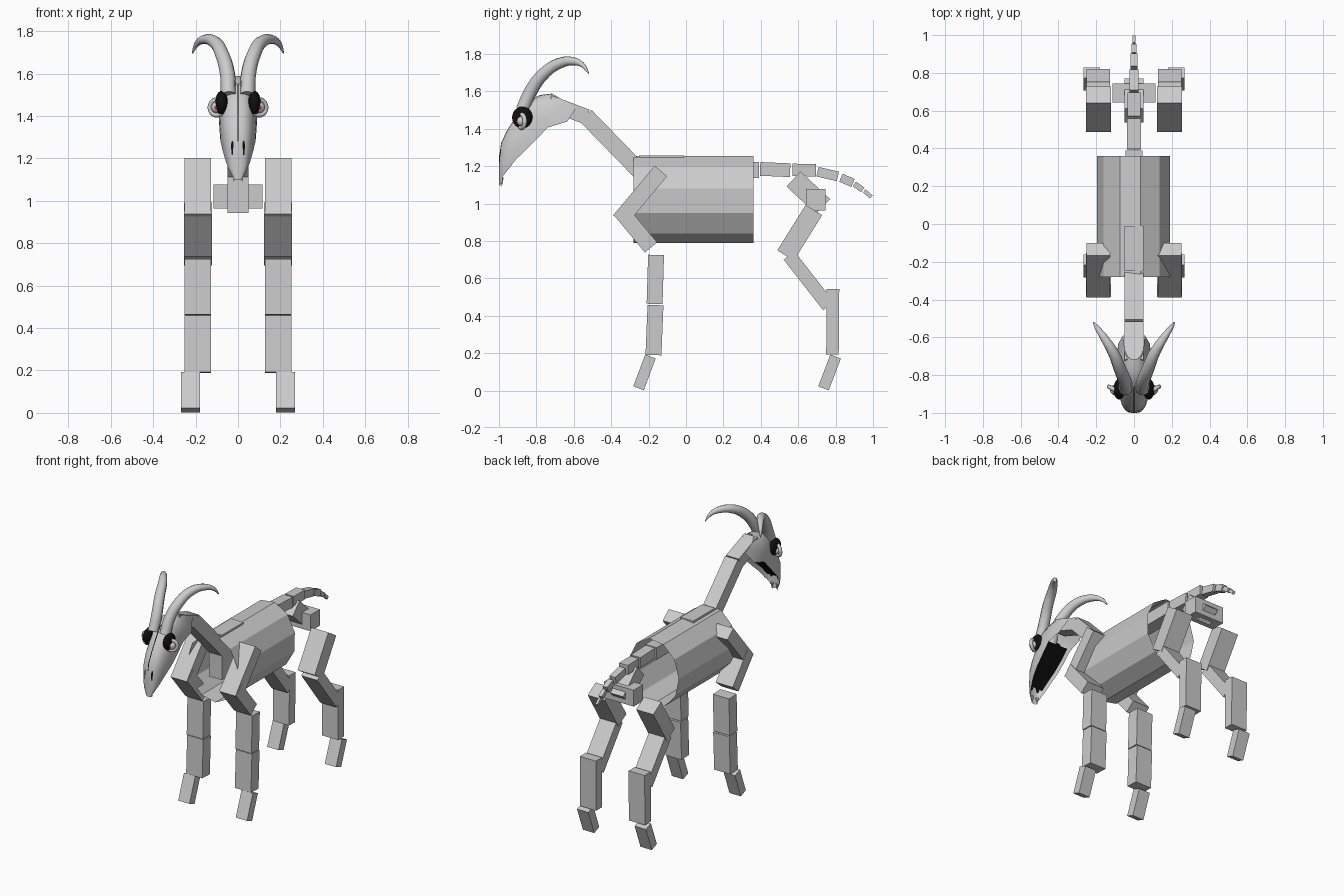
import bpy, bmesh, math
from mathutils import Vector

if "Cube" in bpy.data.objects:
    bpy.data.objects.remove(bpy.data.objects["Cube"])


def mat(name, col):
    m = bpy.data.materials.new(name)
    m.diffuse_color = col
    m.use_nodes = True
    m.node_tree.nodes["Principled BSDF"].inputs["Base Color"].default_value = m.diffuse_color
    return m


BLACK = mat("black", (0.005, 0.005, 0.005, 1))
WHITE = mat("white", (0.8, 0.8, 0.8, 1))
RED = mat("red", (0.8, 0.01, 0.03, 1))


def mesh(name, verts, faces, smooth=None, material=None):
    me = bpy.data.meshes.new(name)
    me.from_pydata(verts, [], faces)
    bm = bmesh.new()
    bm.from_mesh(me)
    bmesh.ops.recalc_face_normals(bm, faces=bm.faces)
    bm.to_mesh(me)
    bm.free()
    ob = bpy.data.objects.new(name, me)
    bpy.context.collection.objects.link(ob)
    if material:
        me.materials.append(material)
    if smooth:
        bpy.ops.object.select_all(action='DESELECT')
        bpy.context.view_layer.objects.active = ob
        ob.select_set(True)
        bpy.ops.object.shade_smooth_by_angle(angle=math.radians(smooth))
    return ob


def bar(name, a, b, w, x0, x1, mirror=False):
    """Box whose centreline runs a -> b in the (y, z) plane."""
    a, b = Vector(a), Vector(b)
    d = (b - a).normalized()
    n = Vector((-d.y, d.x)) * w / 2
    prof = [a + n, b + n, b - n, a - n]
    v = [(x, p.x, p.y) for x in (x0, x1) for p in prof]
    f = [(0, 1, 2, 3), (7, 6, 5, 4)] + [(i, (i + 1) % 4, (i + 1) % 4 + 4, i + 4) for i in range(4)]
    ob = mesh(name, v, f)
    if mirror:
        ob.modifiers.new("mirror", 'MIRROR')
    return ob


def ball(name, loc, scale, material=None):
    bpy.ops.mesh.primitive_uv_sphere_add(segments=20, ring_count=12, radius=1, location=loc)
    ob = bpy.context.object
    ob.name, ob.scale = name, scale
    if material:
        ob.data.materials.append(material)
    bpy.ops.object.shade_smooth()
    return ob


# barrel body: open-ended tube with 11 sides
N = 11
ring = [math.radians(-84) + 2 * math.pi * i / N for i in range(N)]
verts = [(0.196 * math.cos(t), y, 1.023 + 0.235 * math.sin(t)) for y in (-0.28, 0.36) for t in ring]
mesh("barrel_body", verts, [(i, (i + 1) % N, (i + 1) % N + N, i + N) for i in range(N)])

# spine, neck and hips
bar("chest_block", (-0.25, 1.10), (-0.01, 1.10), 0.316, -0.05, 0.05)
bar("spine", (-0.01, 1.18), (0.39, 1.18), 0.085, -0.045, 0.045)
bar("lower_neck", (-0.537, 1.47), (-0.075, 0.995), 0.088, -0.05, 0.05)
bar("upper_neck", (-0.733, 1.54), (-0.53, 1.463), 0.082, -0.05, 0.05)
bar("sacrum", (0.575, 1.131), (0.733, 0.984), 0.11, -0.05, 0.05)
bar("pelvis", (0.642, 1.02), (0.745, 1.02), 0.115, -0.115, 0.115)

# tail segments, tapering to the tip
for i, (a, b, w, x) in enumerate([
        ((0.396, 1.185), (0.557, 1.178), 0.073, 0.037),
        ((0.57, 1.18), (0.695, 1.178), 0.066, 0.034),
        ((0.703, 1.17), (0.812, 1.145), 0.052, 0.023),
        ((0.828, 1.138), (0.893, 1.11), 0.046, 0.018),
        ((0.90, 1.105), (0.945, 1.073), 0.03, 0.013),
        ((0.953, 1.068), (0.99, 1.035), 0.022, 0.008)]):
    bar(f"tail_segment_{i + 1}", a, b, w, -x, x)

# front and hind legs, mirrored across x
for name, a, b, w, x0, x1 in [
        ("shoulder", (-0.134, 1.174), (-0.356, 0.909), 0.087, 0.127, 0.252),
        ("upper_foreleg", (-0.353, 0.965), (-0.187, 0.765), 0.085, 0.123, 0.255),
        ("mid_foreleg", (-0.16, 0.725), (-0.168, 0.463), 0.085, 0.127, 0.252),
        ("lower_foreleg", (-0.163, 0.457), (-0.174, 0.19), 0.085, 0.127, 0.252),
        ("front_hoof", (-0.19, 0.182), (-0.254, 0.012), 0.06, 0.18, 0.268),
        ("thigh", (0.684, 0.965), (0.532, 0.722), 0.104, 0.122, 0.255),
        ("upper_hind_shin", (0.551, 0.722), (0.762, 0.452), 0.073, 0.127, 0.252),
        ("lower_hind_leg", (0.786, 0.543), (0.783, 0.193), 0.067, 0.127, 0.252),
        ("hind_hoof", (0.80, 0.182), (0.735, 0.012), 0.06, 0.18, 0.268)]:
    bar(name, a, b, w, x0, x1, True)

# skull mask: loft of arches, each (ridge y, z, lower edge y, z, half width)
stations = [
    (-0.717, 1.588, -0.585, 1.513, 0.055), (-0.78, 1.58, -0.636, 1.438, 0.085),
    (-0.856, 1.545, -0.74, 1.406, 0.09), (-0.92, 1.45, -0.80, 1.342, 0.088),
    (-0.957, 1.39, -0.86, 1.283, 0.083), (-0.988, 1.326, -0.91, 1.235, 0.072),
    (-1.0, 1.246, -0.952, 1.18, 0.056), (-1.0, 1.17, -0.98, 1.145, 0.042),
    (-1.0, 1.10, -0.993, 1.095, 0.015)]
K = 13
verts, faces = [], []
for ry, rz, ey, ez, w in stations:
    for k in range(K):
        t = math.pi * k / (K - 1)
        h = max(math.sin(t), 0) ** 0.75
        c = math.cos(t)
        x = math.copysign(abs(c) ** 0.8, c) * w
        verts.append((x, ey + (ry - ey) * h, ez + (rz - ez) * h))
for s in range(len(stations) - 1):
    for k in range(K - 1):
        i = s * K + k
        faces.append((i, i + 1, i + K + 1, i + K))
mesh("skull", verts, faces, 50)

# dark hollow under the skull
sec = stations[2:7]
v = [(sx * w * 0.9, ey - 0.02, ez + 0.02) for _, _, ey, ez, w in sec for sx in (-1, 1)]
mesh("skull_hollow", v, [(2 * i, 2 * i + 1, 2 * i + 3, 2 * i + 2) for i in range(len(sec) - 1)], None, BLACK)

# nose seam and two small teeth
v = [(sx * 0.003, y, z) for y, z in ((-0.861, 1.552), (-0.925, 1.455), (-0.962, 1.392), (-0.993, 1.328), (-1.0, 1.28))
     for sx in (-1, 1)]
mesh("nose_seam", v, [(2 * i, 2 * i + 1, 2 * i + 3, 2 * i + 2) for i in range(4)], None, BLACK)

for s, side in ((-1, "right"), (1, "left")):
    # nostrils and teeth
    ball(f"{side}_nostril", (s * 0.025, -0.985, 1.235), (0.011, 0.013, 0.055), BLACK)
    bpy.ops.mesh.primitive_cone_add(vertices=6, radius1=0.01, radius2=0, depth=0.05,
                                    location=(s * 0.02, -0.985, 1.115), rotation=(math.pi, 0, 0))
    bpy.context.object.name = f"{side}_tooth"

    # eyes and sockets
    ball(f"{side}_eye_hollow", (s * 0.078, -0.875, 1.46), (0.03, 0.055, 0.058), BLACK)
    face = Vector((s * 0.45, -0.9, 0))
    eye = Vector((s * 0.1, -0.878, 1.44))
    bpy.ops.mesh.primitive_torus_add(major_segments=20, minor_segments=8, major_radius=0.036, minor_radius=0.012,
                                     location=eye, rotation=face.to_track_quat('Z', 'Y').to_euler())
    bpy.context.object.name = f"{side}_eye_socket"
    bpy.ops.object.shade_smooth()
    ball(f"{side}_eyeball", eye, (0.027,) * 3, WHITE)
    ball(f"{side}_iris", eye + Vector((s * 0.002, -0.019, 0)), (0.011,) * 3, RED)

    # swept-back horns
    path = [(0.045, -0.875, 1.50, 0.036), (0.05, -0.83, 1.60, 0.036), (0.075, -0.765, 1.69, 0.034),
            (0.11, -0.68, 1.748, 0.030), (0.16, -0.60, 1.76, 0.022), (0.195, -0.55, 1.738, 0.013),
            (0.215, -0.52, 1.695, 0.003)]
    cu = bpy.data.curves.new(f"{side}_horn", 'CURVE')
    cu.dimensions = '3D'
    cu.bevel_depth, cu.bevel_resolution, cu.use_fill_caps = 1.0, 3, True
    sp = cu.splines.new('BEZIER')
    sp.resolution_u = 5
    sp.bezier_points.add(len(path) - 1)
    for bp, (x, y, z, r) in zip(sp.bezier_points, path):
        bp.co, bp.radius = (s * x, y, z), r
        bp.handle_left_type = bp.handle_right_type = 'AUTO'
    ob = bpy.data.objects.new(f"{side}_horn", cu)
    bpy.context.collection.objects.link(ob)
    bpy.ops.object.select_all(action='DESELECT')
    bpy.context.view_layer.objects.active = ob
    ob.select_set(True)
    bpy.ops.object.convert(target='MESH')
    bpy.ops.object.shade_smooth_by_angle(angle=math.radians(50))
